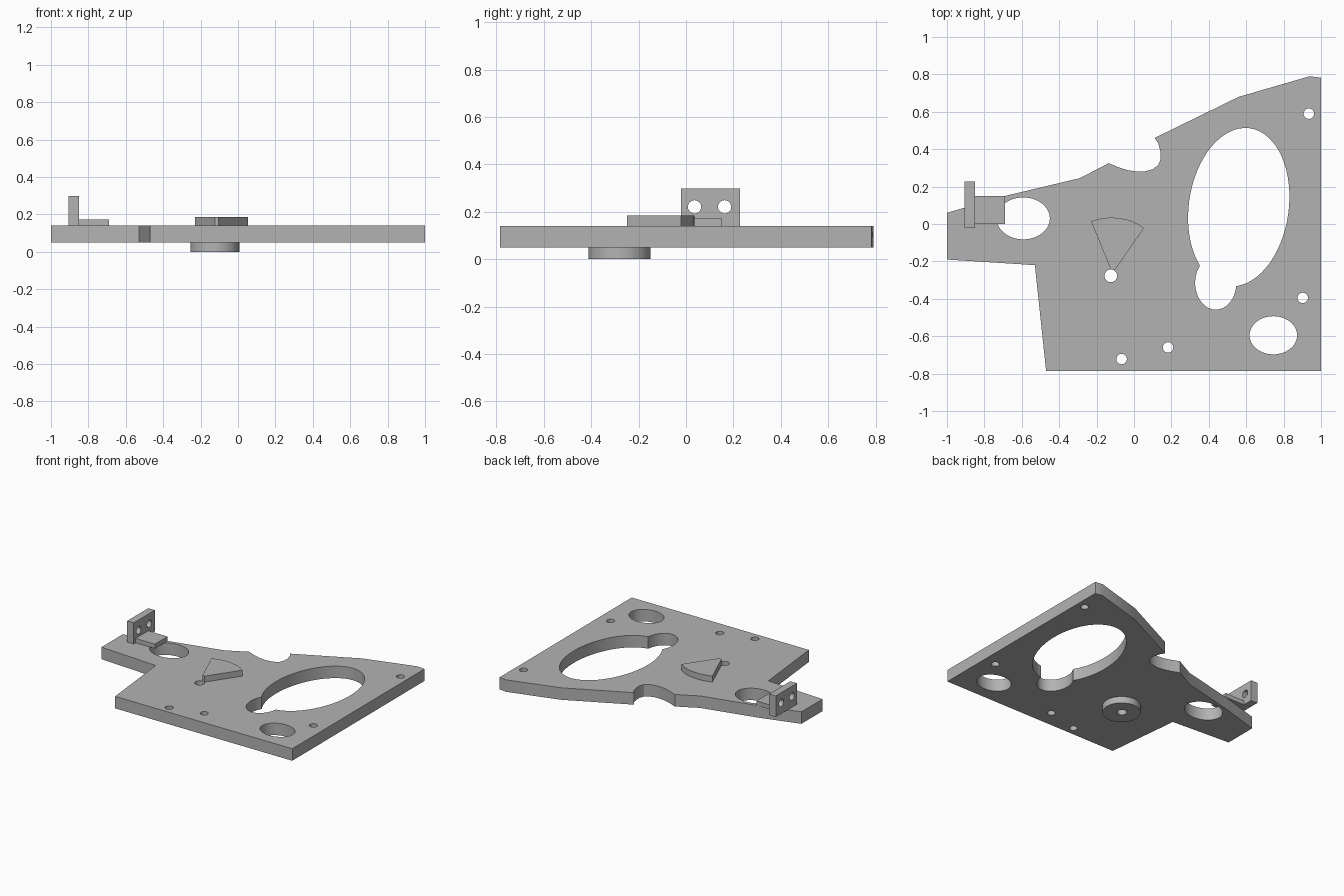
import bpy
from math import cos, sin, radians, tau
from mathutils import Matrix

cube = bpy.data.objects.get("Cube")
if cube:
    bpy.data.objects.remove(cube, do_unlink=True)

GREY = (0.45, 0.45, 0.45, 1)
metal = bpy.data.materials.new("grey metal")
metal.diffuse_color = GREY
metal.use_nodes = True
metal.node_tree.nodes["Principled BSDF"].inputs["Base Color"].default_value = GREY

BOTTOM, TOP = 0.05, 0.14   # main plate heights


def prism(name, outline, z0, z1):
    """Extrude a counter-clockwise outline from z0 to z1."""
    n = len(outline)
    verts = [(x, y, z) for z in (z0, z1) for x, y in outline]
    faces = [list(range(n))[::-1], list(range(n, 2 * n))]
    faces += [(i, (i + 1) % n, (i + 1) % n + n, i + n) for i in range(n)]
    mesh = bpy.data.meshes.new(name)
    mesh.from_pydata(verts, [], faces)
    mesh.materials.append(metal)
    obj = bpy.data.objects.new(name, mesh)
    bpy.context.collection.objects.link(obj)
    return obj


def box(name, x0, x1, y0, y1, z0, z1):
    return prism(name, [(x0, y0), (x1, y0), (x1, y1), (x0, y1)], z0, z1)


def ellipse(cx, cy, rx, ry, tilt=0, n=64):
    c, s = cos(radians(tilt)), sin(radians(tilt))
    ring = [(rx * cos(tau * i / n), ry * sin(tau * i / n)) for i in range(n)]
    return [(cx + x * c - y * s, cy + x * s + y * c) for x, y in ring]


def cut(target, outline, z0=-0.3, z1=0.5, transform=None):
    """Cut a prism-shaped opening through the target."""
    cutter = prism("cutter", outline, z0, z1)
    cutter.hide_render = True
    if transform:
        cutter.data.transform(transform)
    mod = target.modifiers.new("opening", 'BOOLEAN')
    mod.operation, mod.solver, mod.object = 'DIFFERENCE', 'EXACT', cutter
    bpy.context.view_layer.objects.active = target
    bpy.ops.object.modifier_apply(modifier=mod.name)
    bpy.data.objects.remove(cutter, do_unlink=True)


# Main plate with the scalloped notch in its back edge
plate = prism("main_plate", [
    (-1, -0.19), (-0.53, -0.22), (-0.47, -0.785), (1, -0.785), (1, 0.782),
    (0.94, 0.79), (0.56, 0.68), (0.11, 0.46),
    (0.13, 0.43), (0.142, 0.385), (0.142, 0.345), (0.128, 0.313), (0.1, 0.293),
    (0.06, 0.282), (0.02, 0.28), (-0.03, 0.287), (-0.08, 0.302),
    (-0.135, 0.325), (-0.29, 0.245), (-0.69, 0.15), (-1, 0.06)], BOTTOM, TOP)

# Large openings: tilted oval with a lobe, and two smaller ovals
for oval in [(0.56, 0.09, 0.267, 0.426, -8), (0.437, -0.315, 0.11, 0.143),
             (0.745, -0.595, 0.127, 0.102), (-0.592, 0.03, 0.142, 0.112)]:
    cut(plate, ellipse(*oval))

# Screw holes
for x, y in [(0.935, 0.59), (0.902, -0.395), (0.182, -0.66), (-0.066, -0.722)]:
    cut(plate, ellipse(x, y, 0.028, 0.028, n=24))

# Pivot boss below and fan-shaped pad above, sharing the pivot hole and slot
boss = prism("pivot_boss", ellipse(-0.124, -0.28, 0.131, 0.131), 0, BOTTOM)
pad = prism("fan_pad", [
    (-0.115, -0.265), (0.053, -0.022), (0.015, 0.003), (-0.03, 0.022),
    (-0.08, 0.032), (-0.13, 0.035), (-0.18, 0.028), (-0.23, 0.015)], TOP, 0.185)
slot = [(-0.148, -0.06), (-0.148, -0.045), (-0.135, -0.03), (-0.105, -0.027),
        (-0.06, -0.042), (-0.038, -0.055), (-0.038, -0.085), (-0.06, -0.097),
        (-0.135, -0.08)]
pivot = ellipse(-0.124, -0.277, 0.034, 0.034, n=32)
for part in (plate, boss, pad):
    cut(part, pivot)
for part in (plate, pad):
    cut(part, slot)

# Bracket: foot and upright with two cross holes
foot = box("bracket_foot", -0.85, -0.69, 0, 0.15, TOP, 0.173)
upright = box("bracket_upright", -0.905, -0.85, -0.022, 0.228, TOP, 0.298)
for y in (0.036, 0.163):
    turn = Matrix.Translation((-0.88, y, 0.221)) @ Matrix.Rotation(radians(90), 4, 'Y')
    cut(upright, ellipse(0, 0, 0.028, 0.028, n=24), -0.1, 0.1, turn)

# Smooth the curved walls, keep the edges sharp
bpy.ops.object.select_all(action='DESELECT')
for part in (plate, boss, pad, foot, upright):
    part.select_set(True)
bpy.context.view_layer.objects.active = plate
bpy.ops.object.shade_smooth_by_angle(angle=radians(25))
